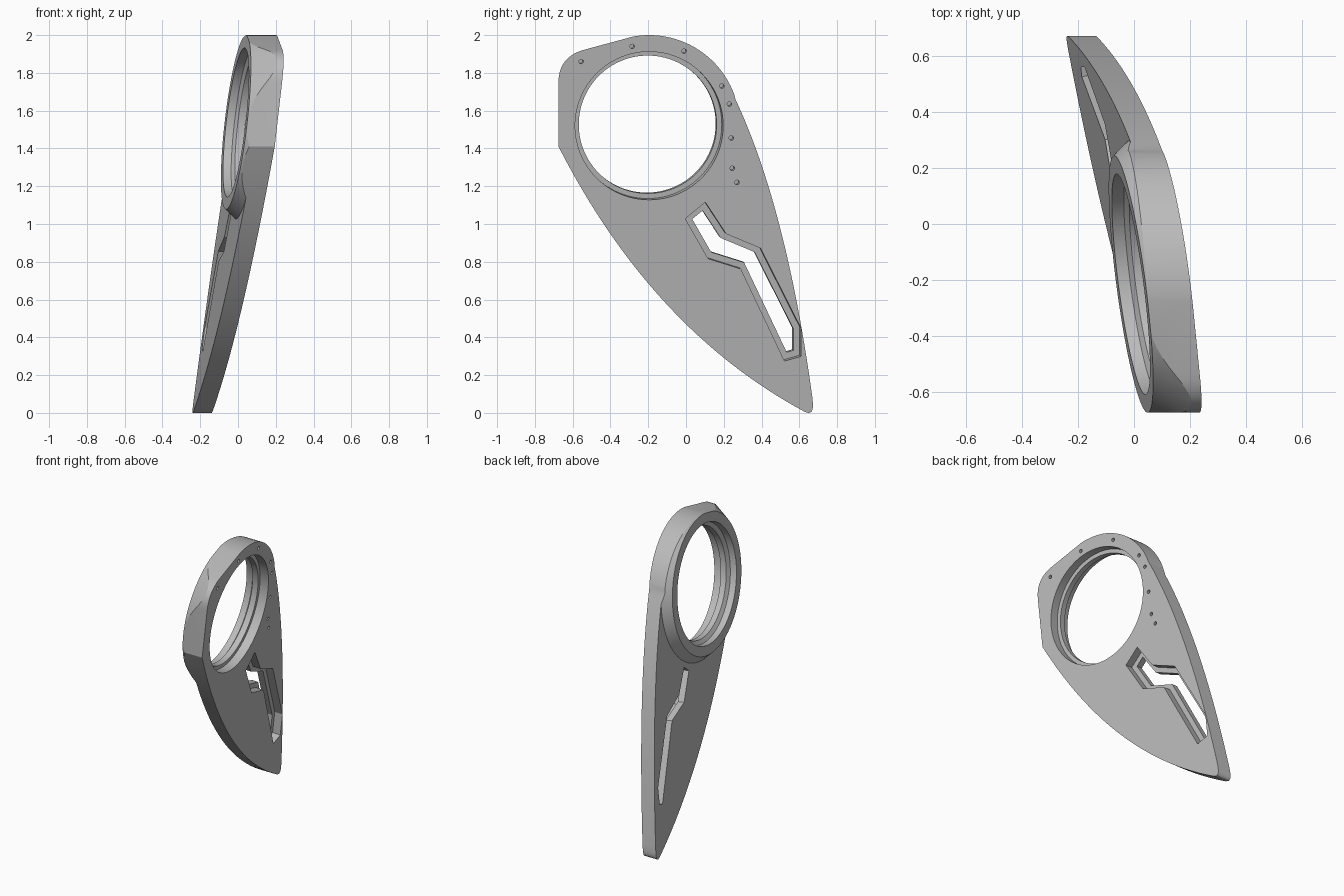
import bpy, bmesh, math
from mathutils import Vector

if "Cube" in bpy.data.objects:
    bpy.data.objects.remove(bpy.data.objects["Cube"])

grey = bpy.data.materials.new("plain_grey")
grey.use_nodes = True
colour = (0.5, 0.5, 0.5, 1)
grey.diffuse_color = colour
grey.node_tree.nodes["Principled BSDF"].inputs["Base Color"].default_value = colour

NORMAL = Vector((1, 0.13, -0.114)).normalized()
SIDEWAYS = Vector((1, 0, 0))
CENTRE = (-0.195, 1.52)


def place(y, z, depth, along):
    """Point on the tilted flat face, pushed back by depth."""
    return Vector((-0.054 - 0.13 * y + 0.114 * z, y, z)) - along * depth


def loft(name, sections, along=NORMAL):
    """Solid through (outline, depth) sections with equal point counts."""
    bm = bmesh.new()
    rings = [[bm.verts.new(place(y, z, d, along)) for y, z in pts] for pts, d in sections]
    bm.faces.new(rings[0])
    bm.faces.new(rings[-1][::-1])
    n = len(rings[0])
    for a, b in zip(rings, rings[1:]):
        for i in range(n):
            j = (i + 1) % n
            bm.faces.new((a[i], b[i], b[j], a[j]))
    bmesh.ops.recalc_face_normals(bm, faces=bm.faces)
    mesh = bpy.data.meshes.new(name)
    bm.to_mesh(mesh)
    bm.free()
    mesh.materials.append(grey)
    obj = bpy.data.objects.new(name, mesh)
    bpy.context.collection.objects.link(obj)
    return obj


def prism(name, pts, d0, d1, along=NORMAL):
    return loft(name, [(pts, d0), (pts, d1)], along)


def combine(obj, tool, operation):
    """Apply a boolean and discard the tool."""
    mod = obj.modifiers.new("cut", 'BOOLEAN')
    mod.operation, mod.solver, mod.object = operation, 'EXACT', tool
    tool.hide_render = True
    bpy.context.view_layer.update()
    graph = bpy.context.evaluated_depsgraph_get()
    mesh = bpy.data.meshes.new_from_object(obj.evaluated_get(graph))
    obj.modifiers.clear()
    obj.data = mesh
    bpy.data.objects.remove(tool)


def arc(radius, start, end, steps, centre=CENTRE):
    angles = [math.radians(start + (end - start) * i / steps) for i in range(steps + 1)]
    return [(centre[0] + radius * math.cos(a), centre[1] + radius * math.sin(a)) for a in angles]


def circle(radius, steps=96, centre=CENTRE):
    return arc(radius, 0, 360, steps, centre)[:-1]


def bezier(p, c, q, steps):
    p, c, q = Vector(p), Vector(c), Vector(q)
    ts = [i / steps for i in range(steps + 1)]
    return [tuple(p * (1 - t) ** 2 + c * 2 * t * (1 - t) + q * t * t) for t in ts]


def offset(pts, amount):
    """Move a counter-clockwise outline outwards with mitred corners."""
    out = []
    for i, p in enumerate(pts):
        p, a, b = Vector(p), Vector(pts[i - 1]), Vector(pts[(i + 1) % len(pts)])
        e, f = (p - a).normalized(), (b - p).normalized()
        m, k = Vector((e.y, -e.x)), Vector((f.y, -f.x))
        out.append(tuple(p + (m + k) * amount / max(1 + m.dot(k), 0.4)))
    return out


# Teardrop outline, counter-clockwise
outline = (arc(0.48, 20, 100, 24)
           + bezier((-0.53, 1.925), (-0.675, 1.89), (-0.675, 1.75), 10)
           + bezier((-0.675, 1.41), (-0.18, 0.44), (0.63, 0.005), 32)
           + bezier((0.65, 0), (0.675, 0), (0.672, 0.05), 5)
           + bezier((0.668, 0.09), (0.53, 1.09), (0.262, 1.66), 28))
plate = prism("teardrop_plate", outline, 0, 0.22, SIDEWAYS)

# Thin lower slab joined to the sloped boss around the ring
envelope = prism("slab_envelope", [(-0.8, -0.1), (0.8, -0.1), (0.8, 1.9), (-0.2, 1.9),
                                   (-0.2, 1.52), (-0.8, 1.39)], -0.03, 0.1)
boss = loft("ring_boss", [(circle(0.598), -0.02), (circle(0.46), 0.158)])
combine(envelope, boss, 'UNION')
combine(plate, envelope, 'INTERSECT')

# Recessed pockets on the ribbed side, leaving a rim, the ring and the slot frame
slot = [(0.04, 1.02), (0.14, 0.845), (0.315, 0.79), (0.54, 0.315),
        (0.575, 0.325), (0.575, 0.44), (0.37, 0.845), (0.19, 0.92), (0.095, 1.065)]
slot_recess = offset(slot, 0.034)
floor_line, rim_line = offset(outline, -0.062), offset(outline, -0.045)
pockets = loft("pockets", [(floor_line, 0.05), (rim_line, 0.101), (rim_line, 0.25)])
combine(pockets, prism("ring_keep", circle(0.52), 0, 0.3), 'DIFFERENCE')
combine(pockets, loft("slot_frame", [(offset(slot, 0.075), 0), (offset(slot, 0.06), 0.3)]), 'DIFFERENCE')
combine(plate, pockets, 'DIFFERENCE')

# Zigzag slot with a stepped recess on the flat side
combine(plate, prism("slot_recess", slot_recess, -0.05, 0.055), 'DIFFERENCE')
combine(plate, prism("slot_through", slot, -0.06, 0.3), 'DIFFERENCE')

# Ring opening: counterbore, narrow lip, flared rear mouth
bore = [(0.392, -0.05), (0.392, 0.06), (0.365, 0.06), (0.365, 0.1),
        (0.392, 0.115), (0.4, 0.25)]
combine(plate, loft("ring_bore", [(circle(r), d) for r, d in bore]), 'DIFFERENCE')

# Small blind screw holes in the flat face
holes = [(-0.555, 1.86), (-0.285, 1.94), (-0.01, 1.915), (0.19, 1.73),
         (0.23, 1.635), (0.24, 1.455), (0.245, 1.295), (0.27, 1.22)]
for spot in holes:
    combine(plate, prism("screw_hole", circle(0.012, 16, spot), -0.03, 0.035), 'DIFFERENCE')

# Shading
bpy.ops.object.select_all(action='DESELECT')
plate.select_set(True)
bpy.context.view_layer.objects.active = plate
bpy.ops.object.shade_smooth_by_angle(angle=math.radians(25))
